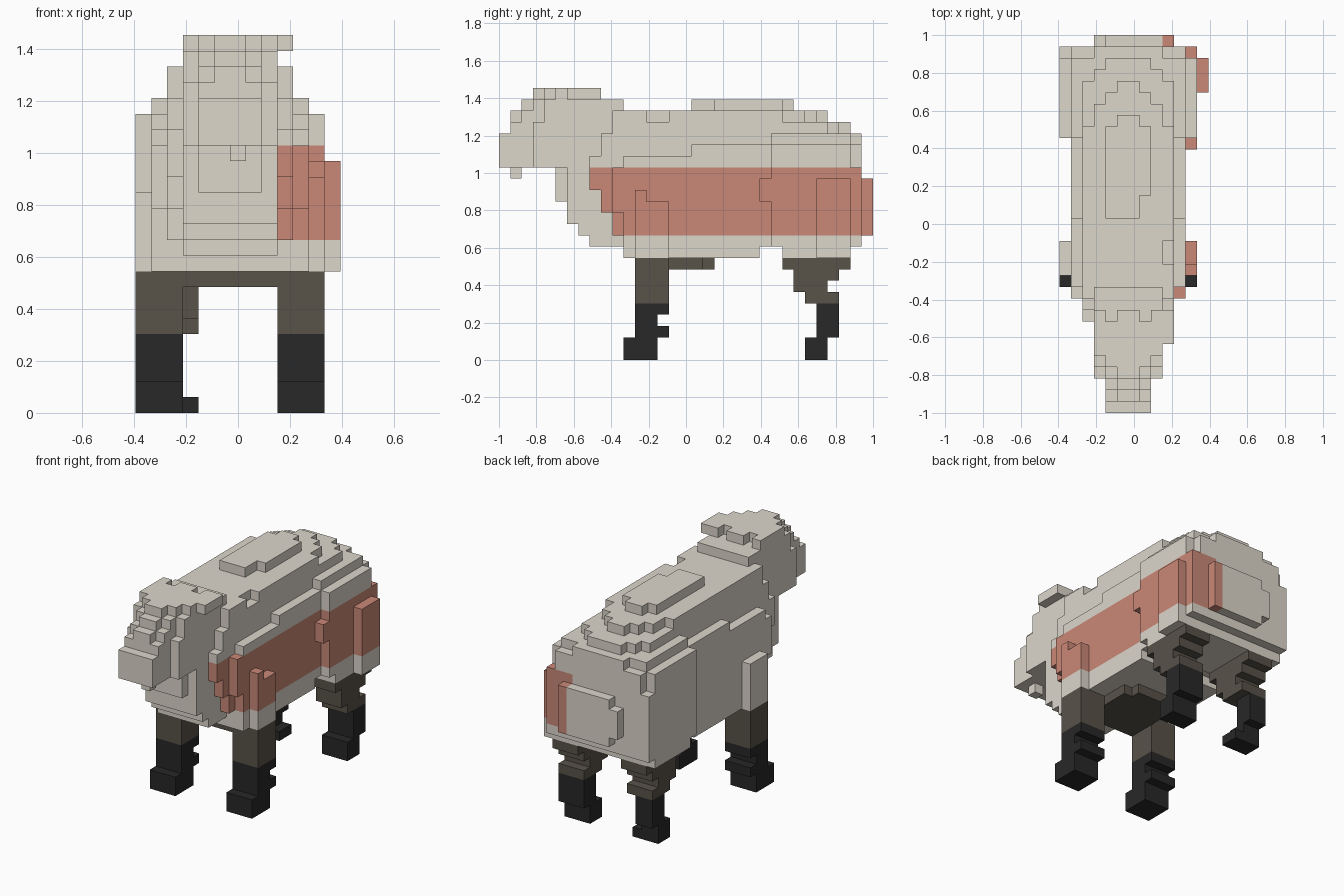
import bpy
import bmesh
from mathutils import Vector

default = bpy.data.objects.get("Cube")
if default:
    bpy.data.objects.remove(default, do_unlink=True)

UNIT = 2 / 33      # edge length of one cube cell
AXIS = 6           # cell line the animal is mirrored about
ORIGIN = Vector((-6.5, -16.5, 0))


def make_material(name, red, green, blue):
    mat = bpy.data.materials.new(name)
    mat.use_nodes = True
    colour = (red, green, blue, 1)
    mat.diffuse_color = colour
    mat.node_tree.nodes["Principled BSDF"].inputs["Base Color"].default_value = colour
    return mat


WOOL, DYE, SHANK, HOOF = range(4)
materials = [
    make_material("pale wool", .72, .68, .6),
    make_material("red dye", .59, .25, .185),
    make_material("brown shank", .098, .084, .066),
    make_material("black hoof", .021, .021, .021),
]


def fill(cells, xs, ys, zs):
    """Add a cuboid of cells, each range given as (start, end)."""
    cells.update((x, y, z) for x in range(*xs) for y in range(*ys) for z in range(*zs))


def block(cells, half, front, back, low, high):
    """Add a cuboid centred on the mirror axis."""
    fill(cells, (AXIS - half, AXIS + half), (front, back), (low, high))


# Body: barrel, rounded chest and shoulders
body = set()
block(body, 5, 11, 31, 9, 18)
block(body, 5, 31, 32, 10, 18)
block(body, 5, 10, 11, 13, 17)
block(body, 4, 8, 9, 15, 18)
block(body, 4, 9, 10, 13, 20)
block(body, 4, 10, 11, 11, 22)
block(body, 4, 11, 25, 10, 22)
block(body, 3, 8, 11, 10, 18)
block(body, 3, 7, 8, 11, 18)
block(body, 3, 6, 7, 12, 18)
block(body, 2, 5, 6, 14, 18)
block(body, 6, 12, 15, 9, 14)
fill(body, (11, 12), (12, 13), (14, 15))

# Body: stepped ledges along the sides and rounded rump
block(body, 5, 17, 32, 18, 19)
block(body, 5, 24, 31, 19, 20)
block(body, 3, 24, 32, 19, 20)
for step, half in enumerate((4, 3, 2)):
    block(body, half, 24, 29 + step, 20, 21)
for step, half in enumerate((3, 2, 1)):
    block(body, half, 24, 27 + step, 21, 22)

# Body: hump on the back
block(body, 2, 19, 25, 22, 23)
block(body, 1, 17, 26, 22, 23)
fill(body, (4, 5), (17, 19), (22, 23))

# Body: haunches, left flank plate and tail
block(body, 6, 24, 31, 10, 19)
block(body, 6, 31, 32, 10, 17)
block(body, 6, 25, 31, 9, 10)
fill(body, (11, 12), (23, 24), (14, 16))
fill(body, (12, 13), (28, 31), (9, 16))
fill(body, (4, 10), (32, 33), (11, 16))
fill(body, (3, 4), (32, 33), (12, 15))

# Body: gap ahead of the haunches and nick in the left shoulder line
gap = set()
block(gap, 6, 23, 25, 9, 10)
fill(gap, (9, 10), (13, 15), (21, 22))
body -= gap

# Head: muzzle, stepped brow, neck and chin
head = set()
block(head, 2, 0, 1, 17, 20)
block(head, 2, 1, 2, 17, 21)
block(head, 1, 1, 2, 21, 22)
block(head, 2, 2, 3, 17, 22)
block(head, 1, 2, 3, 22, 23)
block(head, 3, 3, 4, 17, 21)
block(head, 2, 3, 4, 21, 23)
block(head, 3, 4, 11, 17, 23)
fill(head, (6, 7), (1, 2), (16, 17))

# Head: woolly cap with a ragged back edge and an overhanging left ear
block(head, 1, 3, 9, 23, 24)
block(head, 2, 4, 8, 23, 24)
block(head, 3, 5, 8, 23, 24)
fill(head, (3, 4), (8, 9), (23, 24))
fill(head, (8, 10), (6, 9), (23, 24))

# Belly patch between the legs
belly = set()
block(belly, 2, 12, 19, 8, 9)
block(belly, 3, 12, 18, 8, 9)


# Legs: one stack of (front, back, low, high) slabs per pair
FRONT_LEG = [(11, 14, 0, 2), (12, 15, 2, 3), (12, 14, 3, 4), (12, 15, 4, 9)]
BACK_LEG = [(27, 29, 0, 2), (28, 30, 2, 5), (27, 30, 5, 6),
            (26, 29, 6, 7), (26, 30, 7, 8), (25, 31, 8, 9)]


def leg(slabs, left_edge):
    cells = set()
    for front, back, low, high in slabs:
        fill(cells, (left_edge, left_edge + 3), (front, back), (low, high))
    return cells


# The back right shin is slimmer on its inner side
shin_cut = set()
fill(shin_cut, (3, 4), (27, 30), (1, 5))

parts = {
    "body": body,
    "head": head - body,
    "belly_patch": belly,
    "front_right_leg": leg(FRONT_LEG, 0),
    "front_left_leg": leg(FRONT_LEG, 9),
    "back_right_leg": leg(BACK_LEG, 1) - shin_cut,
    "back_left_leg": leg(BACK_LEG, 9),
}
solid = set().union(*parts.values())


def colour_of(x, y, z):
    if z < 5:
        return HOOF
    if z < 9:
        return SHANK
    dyed = x >= 9 and y >= 8 and 11 <= z < 17
    return DYE if dyed else WOOL


def build(name, cells):
    """Skin the outside of a set of cells."""
    bm = bmesh.new()
    for cell in sorted(cells):
        centre = Vector(cell) + Vector((.5, .5, .5))
        for axis in range(3):
            for sign in (-1, 1):
                normal = Vector((0, 0, 0))
                normal[axis] = sign
                if tuple(int(c + n) for c, n in zip(cell, normal)) in solid:
                    continue
                u = Vector((0, 0, 0))
                u[(axis + 1) % 3] = .5
                v = normal.cross(u)
                mid = centre + normal / 2
                corners = (mid - u - v, mid + u - v, mid + u + v, mid - u + v)
                face = bm.faces.new([bm.verts.new((c + ORIGIN) * UNIT) for c in corners])
                face.material_index = colour_of(*cell)
    bmesh.ops.remove_doubles(bm, verts=bm.verts, dist=UNIT / 100)
    mesh = bpy.data.meshes.new(name)
    bm.to_mesh(mesh)
    bm.free()
    for mat in materials:
        mesh.materials.append(mat)
    bpy.context.collection.objects.link(bpy.data.objects.new(name, mesh))


for part_name, part_cells in parts.items():
    build(part_name, part_cells)
